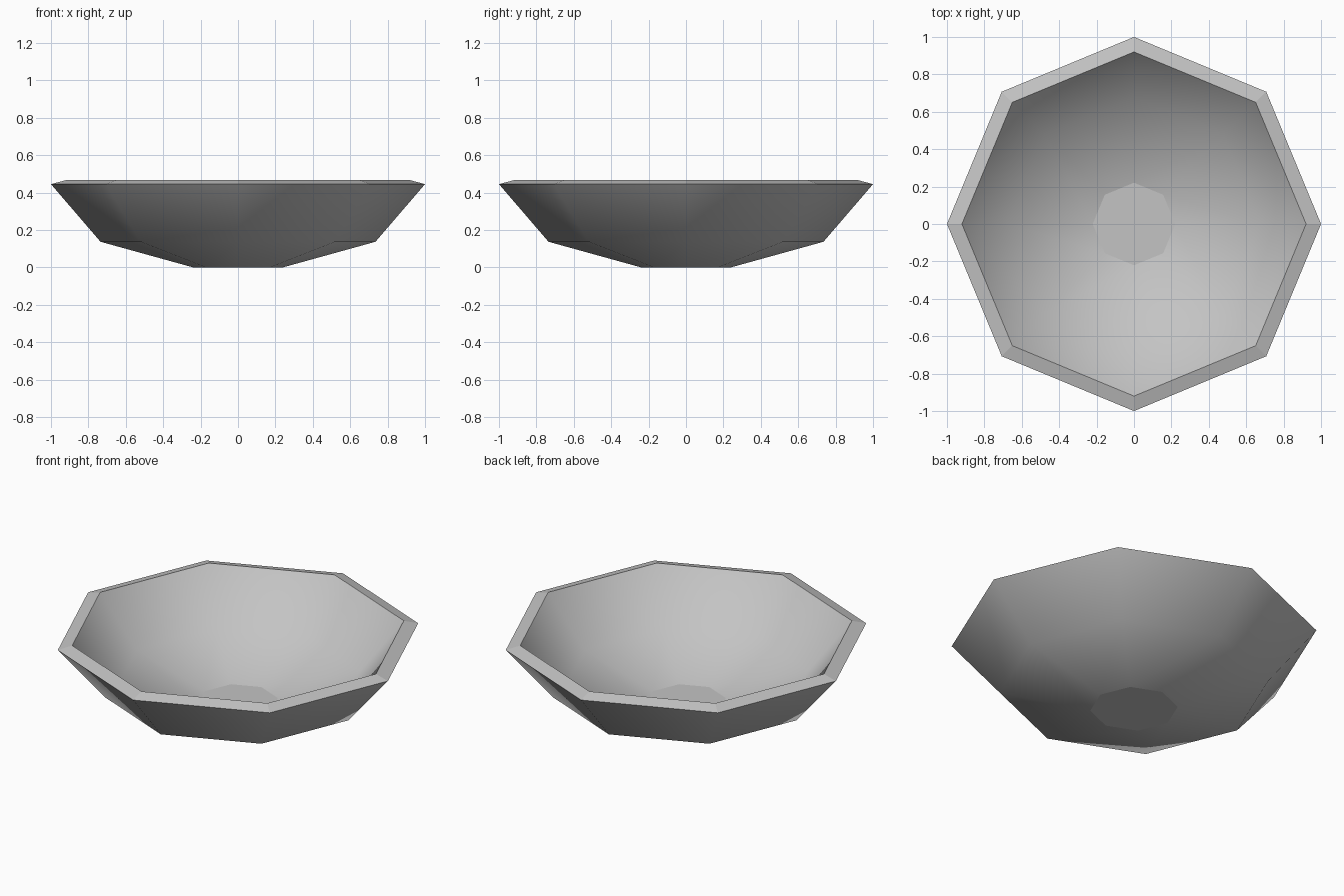
import bpy, bmesh, math

cube = bpy.data.objects.get("Cube")
if cube:
    bpy.data.objects.remove(cube, do_unlink=True)

SIDES = 8

# Single grey material
grey = bpy.data.materials.new("stone_grey")
grey.use_nodes = True
color = (0.55, 0.55, 0.55, 1)
grey.diffuse_color = color
grey.node_tree.nodes["Principled BSDF"].inputs["Base Color"].default_value = color

# Profile (radius, height): outer base, outer belly, outer rim, then the inner wall
outer = [(0.24, 0.0), (0.735, 0.137), (1.0, 0.445)]
inner = [(r * 0.92, z * 0.92 + 0.057) for r, z in reversed(outer)]
profile = outer + inner

bm = bmesh.new()


def ring(radius, height):
    steps = [2 * math.pi * i / SIDES for i in range(SIDES)]
    return [bm.verts.new((radius * math.cos(a), radius * math.sin(a), height)) for a in steps]


rings = [ring(r, z) for r, z in profile]

# Walls are smooth, the rim band stays flat
rim = len(outer) - 1
for k, (low, high) in enumerate(zip(rings, rings[1:])):
    for i in range(SIDES):
        j = (i + 1) % SIDES
        face = bm.faces.new((low[i], low[j], high[j], high[i]))
        face.smooth = k != rim

# Flat underside and inner floor
bm.faces.new(list(reversed(rings[0])))
bm.faces.new(rings[-1])
bmesh.ops.recalc_face_normals(bm, faces=bm.faces)

mesh = bpy.data.meshes.new("bowl")
bm.to_mesh(mesh)
bm.free()
mesh.materials.append(grey)
bowl = bpy.data.objects.new("bowl", mesh)
bpy.context.collection.objects.link(bowl)
